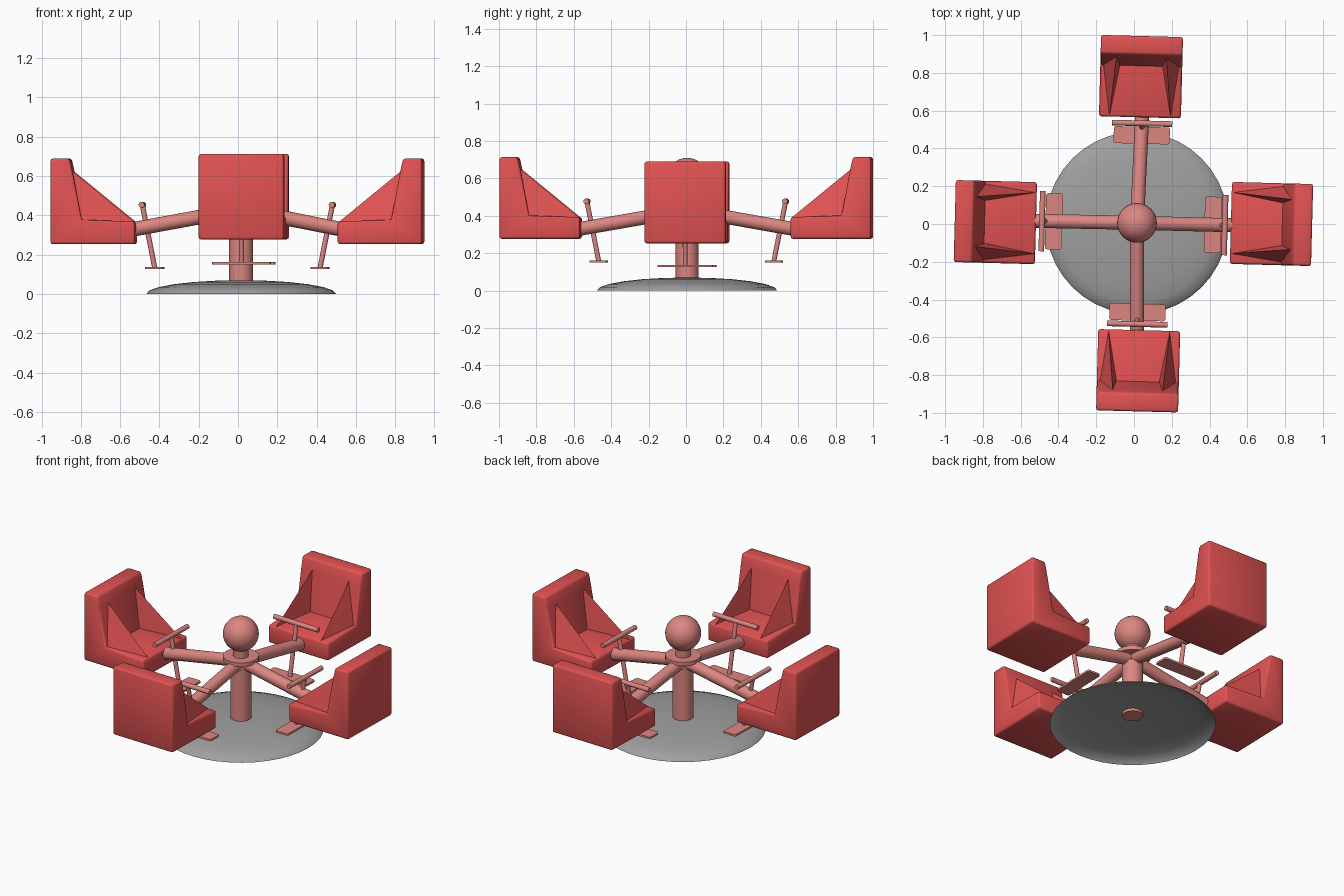
import bpy, bmesh, math
from mathutils import Matrix, Vector

if "Cube" in bpy.data.objects:
    bpy.data.objects.remove(bpy.data.objects["Cube"])


def material(name, rgb):
    m = bpy.data.materials.new(name)
    m.diffuse_color = (*rgb, 1)
    m.use_nodes = True
    m.node_tree.nodes["Principled BSDF"].inputs["Base Color"].default_value = m.diffuse_color
    return m


RED = material("seat red", (0.76, 0.085, 0.085))
PINK = material("frame pink", (0.72, 0.24, 0.22))
GREY = material("base grey", (0.35, 0.35, 0.35))
HUB = Vector((0.016, 0.006, 0))


def finish(bm, name, mat, matrix=Matrix(), angle=40):
    bmesh.ops.recalc_face_normals(bm, faces=bm.faces)
    me = bpy.data.meshes.new(name)
    bm.to_mesh(me)
    bm.free()
    me.materials.append(mat)
    ob = bpy.data.objects.new(name, me)
    bpy.context.collection.objects.link(ob)
    ob.matrix_world = matrix
    bpy.ops.object.select_all(action='DESELECT')
    ob.select_set(True)
    bpy.context.view_layer.objects.active = ob
    bpy.ops.object.shade_smooth_by_angle(angle=math.radians(angle))
    return ob


def lathe(name, profile, mat, matrix, sides=32):
    """Revolve (radius, z) points about z."""
    bm = bmesh.new()
    vs = [bm.verts.new((r, 0, z)) for r, z in profile]
    es = [bm.edges.new(p) for p in zip(vs, vs[1:])]
    bmesh.ops.spin(bm, geom=vs + es, cent=(0, 0, 0), axis=(0, 0, 1),
                   angle=math.tau, steps=sides)
    bmesh.ops.remove_doubles(bm, verts=bm.verts, dist=1e-5)
    return finish(bm, name, mat, matrix)


def rod(name, a, b, r, mat, matrix, sides=16):
    a, b = Vector(a), Vector(b)
    d = b - a
    bm = bmesh.new()
    bmesh.ops.create_cone(bm, cap_ends=True, segments=sides, radius1=r,
                          radius2=r, depth=d.length)
    rot = d.to_track_quat('Z', 'Y').to_matrix().to_4x4()
    bm.transform(Matrix.Translation((a + b) / 2) @ rot)
    return finish(bm, name, mat, matrix)


# Hollow base dome (open underneath), centre column, collar and ball
at_hub = Matrix.Translation(HUB)
R = 0.483
dome = [(R * math.cos(t), 0.07 * math.sin(t))
        for t in [math.radians(a) for a in (0, 15, 30, 45, 60, 75)]]
base = lathe("base_dome", dome + [(0, 0.07)], GREY, at_hub, 40)
if sum(p.normal.z for p in base.data.polygons) < 0:
    base.data.flip_normals()
lathe("centre_column", [(0, 0.052), (0.061, 0.052), (0.061, 0.4), (0.045, 0.41),
                        (0.045, 0.53), (0, 0.53)], PINK, at_hub)
lathe("hub_collar", [(0, 0.44), (0.105, 0.44), (0.105, 0.465), (0, 0.465)],
      PINK, at_hub)
bm = bmesh.new()
bmesh.ops.create_uvsphere(bm, u_segments=32, v_segments=16, radius=0.105)
finish(bm, "top_ball", PINK, Matrix.Translation(HUB + Vector((0, 0, 0.605))))

HALF, BACK, FRONT = 0.217, 0.215, -0.215    # seat half width, radial extent


def seat(name, matrix):
    # L-shaped block
    prof = [(FRONT, 0), (BACK, 0), (BACK, 0.436), (BACK - 0.097, 0.436),
            (BACK - 0.112, 0.37), (BACK - 0.158, 0.125), (FRONT, 0.115)]
    bm = bmesh.new()
    face = bm.faces.new([bm.verts.new((-HALF, y, z)) for y, z in prof])
    ext = bmesh.ops.extrude_face_region(bm, geom=[face])
    bmesh.ops.translate(bm, vec=(2 * HALF, 0, 0),
                        verts=[v for v in ext['geom']
                               if isinstance(v, bmesh.types.BMVert)])
    bmesh.ops.recalc_face_normals(bm, faces=bm.faces)
    sharp = [e for e in bm.edges if e.calc_face_angle_signed(0) > math.radians(50)]
    bmesh.ops.bevel(bm, geom=sharp, offset=0.012, segments=2, profile=0.5,
                    affect='EDGES', clamp_overlap=True)
    finish(bm, name, RED, matrix, 60)


def armrest(name, matrix, s):
    # Triangular web between backrest and seat pan, sloping to the outside
    top = (BACK - 0.110, 0.372)
    front = (FRONT + 0.004, 0.113)
    corner = (BACK - 0.154, 0.121)
    bm = bmesh.new()

    def v(inset, p):
        return bm.verts.new((s * (HALF - inset), *p))
    t, f = v(0.085, top), v(0.055, front)
    outer, inner = v(0.015, corner), v(0.105, corner)
    for tri in ((t, f, outer), (t, f, inner), (t, outer, inner), (f, outer, inner)):
        bm.faces.new(tri)
    finish(bm, name, RED, matrix, 30)


# Four identical units: seat, arm, handle post, handlebar and foot plate
UNITS = [("back", 0.037, 0.78, 0.277, 0), ("left", -0.734, 0.01, 0.253, 90),
         ("front", 0.022, -0.777, 0.277, 180), ("right", 0.728, 0.0, 0.253, 270)]
for side, x, y, z, turn in UNITS:
    m = Matrix.Translation((x, y, z)) @ Matrix.Rotation(math.radians(turn - 1.5), 4, 'Z')
    seat(side + "_seat", m)
    armrest(side + "_left_armrest", m, -1)
    armrest(side + "_right_armrest", m, 1)
    hub = m.inverted() @ HUB
    k = 0.012                       # sideways shift of the handle
    rod(side + "_arm", (hub.x, hub.y, 0.43 - z), (k, FRONT + 0.03, 0.326 - z),
        0.037, PINK, m, 20)
    rod(side + "_handle_post", (k, -0.31, -0.12), (k, -0.247, 0.2), 0.013, PINK, m)
    rod(side + "_handlebar", (k - 0.16, -0.247, 0.2), (k + 0.16, -0.247, 0.2), 0.015, PINK, m)
    bm = bmesh.new()
    bmesh.ops.create_cube(bm, size=1)
    bm.transform(Matrix.Translation((k, -0.31, -0.121)) @ Matrix.Diagonal((0.297, 0.09, 0.012, 1)))
    upright = [e for e in bm.edges if abs(e.verts[0].co.z - e.verts[1].co.z) > 0.01]
    bmesh.ops.bevel(bm, geom=upright, offset=0.012, segments=3, profile=0.5, affect='EDGES')
    finish(bm, side + "_foot_plate", PINK, m)
